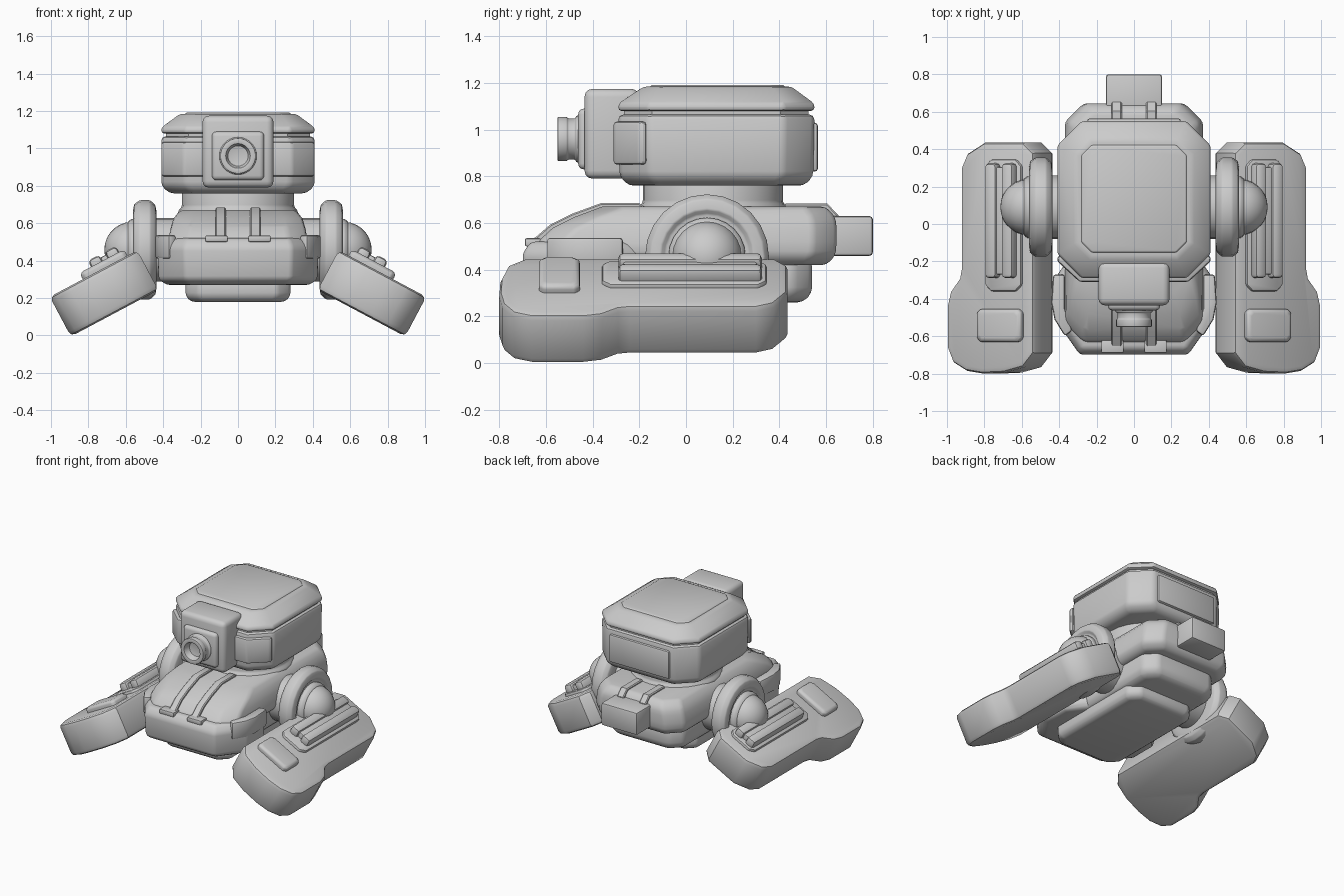
import bpy, bmesh
from math import radians, cos, sin, pi
from mathutils import Matrix, Vector

if "Cube" in bpy.data.objects:
    bpy.data.objects.remove(bpy.data.objects["Cube"])


def skin(name, rings, bevel=0.02, mirror=False, mat=None, seg=2, angle=28):
    """Skin a stack of equal-length closed rings, cap the ends, bevel sharp edges."""
    bm = bmesh.new()
    loops = [[bm.verts.new(p) for p in r] for r in rings]
    n = len(loops[0])
    for a, b in zip(loops, loops[1:]):
        for i in range(n):
            j = (i + 1) % n
            bm.faces.new((a[i], a[j], b[j], b[i]))
    bm.faces.new(loops[0][::-1])
    bm.faces.new(loops[-1])
    bmesh.ops.recalc_face_normals(bm, faces=bm.faces[:])
    if bevel:
        edges = [e for e in bm.edges if e.calc_face_angle(0) > radians(angle)]
        bmesh.ops.bevel(bm, geom=edges, offset=bevel, segments=seg,
                        profile=0.5, affect='EDGES', clamp_overlap=True)
    if mat:
        bm.transform(mat)
    return finish(name, bm, mirror)


def finish(name, bm, mirror=False):
    me = bpy.data.meshes.new(name)
    bm.to_mesh(me)
    bm.free()
    ob = bpy.data.objects.new(name, me)
    bpy.context.collection.objects.link(ob)
    bpy.ops.object.select_all(action='DESELECT')
    ob.select_set(True)
    bpy.context.view_layer.objects.active = ob
    bpy.ops.object.shade_smooth_by_angle(angle=radians(35))
    if mirror:
        ob.modifiers.new("mirror", 'MIRROR')
    return ob


def octo(z, hx, y0, y1, cx, cy=None):
    """Chamfered rectangle at height z."""
    cy = cy or cx
    return [(hx, y0 + cy, z), (hx, y1 - cy, z), (hx - cx, y1, z), (cx - hx, y1, z),
            (-hx, y1 - cy, z), (-hx, y0 + cy, z), (cx - hx, y0, z), (hx - cx, y0, z)]


def stack(name, layers, **kw):
    return skin(name, [octo(*l) for l in layers], **kw)


def slab(name, outline, z0, z1, **kw):
    """Plan outline extruded between two heights."""
    return skin(name, [[(x, y, z) for x, y in outline] for z in (z0, z1)], **kw)


def box(name, x0, x1, y0, y1, z0, z1, **kw):
    return slab(name, [(x0, y0), (x1, y0), (x1, y1), (x0, y1)], z0, z1, **kw)


def lathe(name, profile, mat, sides=24, **kw):
    """Turn (radius, height) points around the local z axis."""
    rings = [[(r * cos(2 * pi * i / sides), r * sin(2 * pi * i / sides), h)
              for i in range(sides)] for r, h in profile]
    return skin(name, rings, mat=mat, **kw)


def strap(name, path, t, x0, x1):
    """Flat band following a (y, z) path, thickened downward/inward."""
    poly = path + [(y + dy, z + dz) for (y, z), (dy, dz) in zip(path[::-1], t[::-1])]
    skin(name, [[(x, y, z) for y, z in poly] for x in (x0, x1)], bevel=0.006,
         mirror=True, seg=1, angle=50)


# Head shell and lid
stack("head_shell", [(.76, .365, -.245, .505, .12), (.80, .41, -.285, .545, .13),
                     (1.065, .41, -.29, .55, .13)], bevel=.022)
stack("head_seam", [(1.04, .385, -.265, .525, .12), (1.11, .385, -.265, .525, .12)], bevel=0)
stack("head_lid", [(1.08, .41, -.29, .55, .13), (1.112, .41, -.29, .55, .13),
                   (1.185, .31, -.18, .45, .08)], bevel=.015)
stack("head_top_panel", [(1.16, .29, -.16, .43, .06), (1.192, .28, -.15, .42, .055)],
      bevel=.008)
box("head_back_panel", -.25, .25, .48, .565, .82, 1.03, bevel=.014)
slab("head_cheek_pad", [(.13, -.22), (.13, -.31), (.29, -.31), (.41, -.2), (.41, -.17),
                        (.30, -.17)], .85, 1.035, bevel=.018, mirror=True)

# Camera eye
box("eye_housing", -.19, .19, -.435, -.2, .79, 1.175, bevel=.035, seg=3)
box("eye_plate", -.14, .14, -.462, -.40, .83, 1.09, bevel=.025, seg=3)
lathe("eye_lens", [(.10, 0), (.10, .02), (.088, .025), (.088, .055), (.095, .06), (.095, .10),
                   (.065, .10), (.055, .05)],
      Matrix.Translation((0, -.45, .96)) @ Matrix.Rotation(pi / 2, 4, 'X'), bevel=.004, sides=28)

# Neck
lathe("neck", [(.32, .62), (.32, .665), (.30, .69), (.30, .80)],
      Matrix.Translation((0, .115, 0)), sides=28, bevel=.008)

# Hull, bumper and underside
stack("hull", [(.42, .33, -.61, .60, .09), (.46, .37, -.64, .64, .10),
               (.52, .37, -.635, .645, .10), (.58, .36, -.57, .645, .10),
               (.625, .345, -.48, .64, .10), (.67, .31, -.36, .60, .09)], bevel=.02)
stack("front_bumper", [(.27, .38, -.64, -.12, .12, .16), (.30, .425, -.69, -.10, .14, .2),
                       (.47, .43, -.70, -.10, .14, .2), (.52, .395, -.665, -.12, .12, .18)],
      bevel=.022)
slab("bumper_corner_pad", [(.432, -.27), (.442, -.42), (.425, -.51), (.37, -.60), (.33, -.57),
                           (.37, -.45), (.37, -.27)], .41, .537, bevel=.014, mirror=True)
stack("lower_hull", [(.26, .27, -.54, .50, .07), (.30, .31, -.56, .54, .08),
                     (.44, .31, -.56, .54, .08)], bevel=.025)
stack("belly_plate", [(.18, .25, -.52, .30, .06), (.21, .28, -.55, .33, .07),
                      (.30, .28, -.55, .33, .07)], bevel=.018)
box("tail_block", -.15, .15, .55, .80, .46, .63, bevel=.014)

# Straps over the bonnet and the rear deck
strap("front_strap", [(-.67, .525), (-.643, .54), (-.582, .593), (-.488, .64), (-.365, .685),
                      (-.2, .685)], [(.06, -.04)] * 6, .065, .12)
strap("rear_strap", [(.42, .683), (.605, .683), (.652, .635), (.658, .48)],
      [(0, -.04), (-.01, -.04), (-.04, -.02), (-.04, 0)], .065, .12)
box("strap_buckle", .055, .175, -.69, -.62, .50, .535, bevel=.008, mirror=True)

# Shoulders: axle, rimmed disc and ball joint
side = Matrix.Translation((0, .09, .458)) @ Matrix.Rotation(pi / 2, 4, 'Y')
lathe("shoulder_axle", [(.17, .28), (.17, .47)], side, mirror=True, bevel=0)
lathe("shoulder_disc", [(.20, .435), (.24, .442), (.265, .47), (.265, .525), (.245, .555),
                        (.20, .563), (.18, .545)], side, sides=24, mirror=True, bevel=.006)
lathe("joint_flange", [(.165, .53), (.165, .57), (.15, .59)], side, mirror=True, bevel=.005)
bm = bmesh.new()
bmesh.ops.create_uvsphere(bm, u_segments=24, v_segments=14, radius=.15,
                          matrix=Matrix.Translation((0, 0, .565)))
bm.transform(side)
finish("joint_ball", bm, mirror=True)

# Splayed feet, modelled flat then tilted outward
tilt = Matrix.Translation((.716, 0, .225)) @ Matrix.Rotation(radians(28), 4, 'Y')
foot = dict(mat=tilt, mirror=True)
slab("foot", [(-.265, -.69), (-.20, -.765), (-.08, -.795), (.05, -.80), (.15, -.785),
              (.23, -.74), (.265, -.66), (.265, -.44), (.245, -.36), (.19, -.29), (.18, -.24),
              (.18, .30), (.145, .375), (.04, .435), (-.20, .435), (-.265, .38)],
     -.12, .12, bevel=.028, angle=50, **foot)
stack("foot_pad", [(.09, .135, -.63, -.455, .02), (.145, .135, -.63, -.455, .02),
                   (.158, .12, -.615, -.47, .02)], bevel=.008, mirror=True,
      mat=tilt @ Matrix.Translation((-.07, 0, 0)))
stack("foot_tray", [(.10, .11, -.36, .345, .035), (.14, .11, -.36, .345, .035)], bevel=.012,
      mirror=True, mat=tilt @ Matrix.Translation((-.09, 0, 0)))
for n, u in (("inner", -.14), ("outer", -.04)):
    box("foot_rail_" + n, u - .035, u + .035, -.29, .325, .11, .195, bevel=.022, **foot)
box("foot_rail_core", -.14, -.04, -.27, .305, .11, .178, bevel=.01, **foot)
